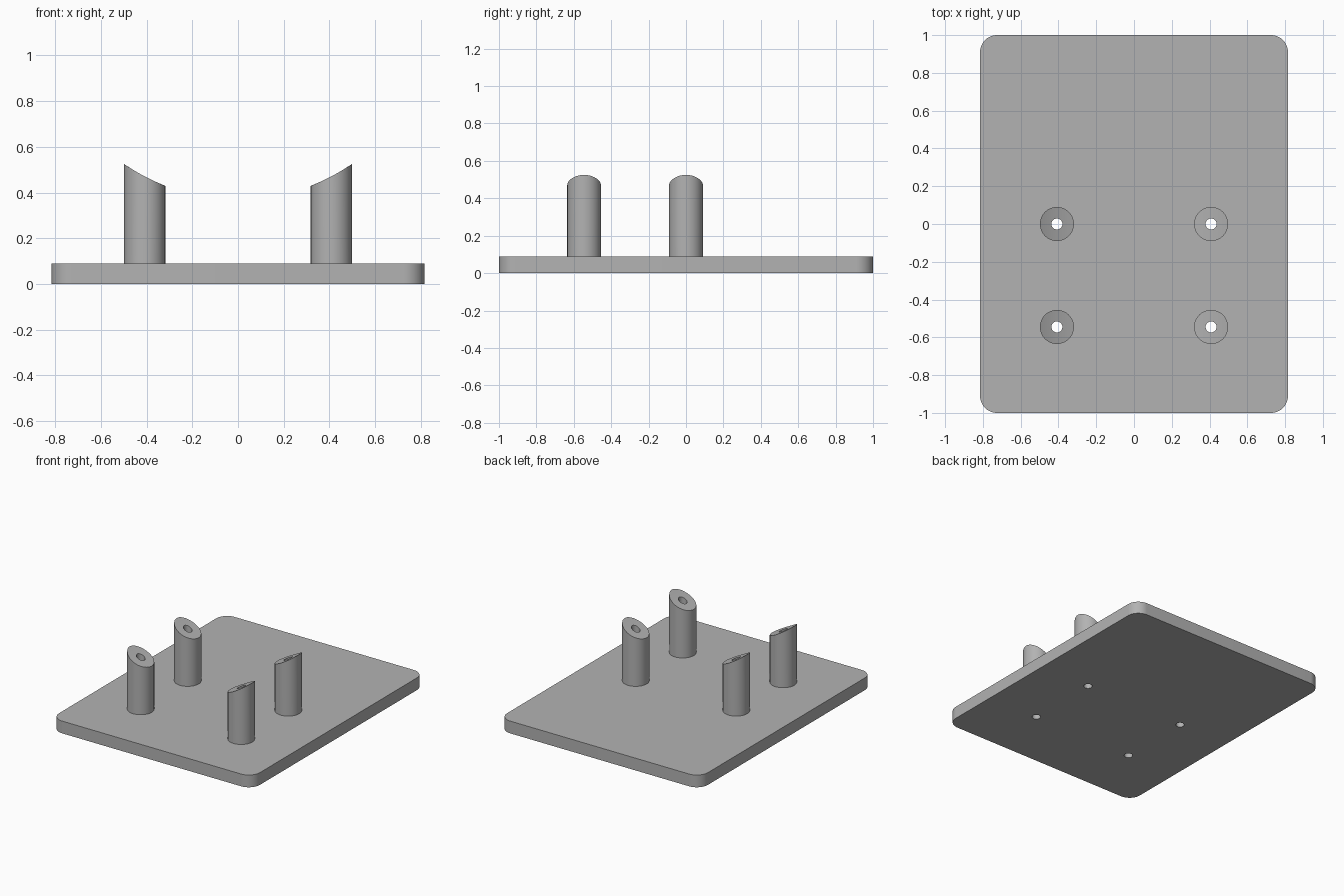
import bpy, bmesh, math
from mathutils import Vector

if "Cube" in bpy.data.objects:
    bpy.data.objects.remove(bpy.data.objects["Cube"], do_unlink=True)

HALF_X, HALF_Y, THICK, CORNER = 0.815, 1.0, 0.09, 0.09
POST_X, POST_R, HOLE_R = 0.408, 0.09, 0.029
ROWS = {"front": -0.545, "middle": 0.0}
SADDLE_R, SADDLE_Z = 0.878, 1.248   # cylinder along y that shapes the post tops
SEG = 64

grey = bpy.data.materials.new("plain grey")
grey.use_nodes = True
colour = (0.45, 0.45, 0.45, 1)
grey.diffuse_color = colour
grey.node_tree.nodes["Principled BSDF"].inputs["Base Color"].default_value = colour


def circle(cx, cy, r, start=0.0, sweep=math.tau, n=SEG):
    return [(cx + r * math.cos(start + sweep * i / n),
             cy + r * math.sin(start + sweep * i / n)) for i in range(n)]


def finish(bm, name):
    bmesh.ops.recalc_face_normals(bm, faces=bm.faces)
    mesh = bpy.data.meshes.new(name)
    bm.to_mesh(mesh)
    bm.free()
    mesh.materials.append(grey)
    obj = bpy.data.objects.new(name, mesh)
    bpy.context.collection.objects.link(obj)
    bpy.ops.object.select_all(action="DESELECT")
    obj.select_set(True)
    bpy.context.view_layer.objects.active = obj
    bpy.ops.object.shade_smooth_by_angle(angle=math.radians(30))


# Base plate: rounded outline with four through holes, extruded upward
outline = []
for k, (sx, sy) in enumerate([(1, 1), (-1, 1), (-1, -1), (1, -1)]):
    cx, cy = sx * (HALF_X - CORNER), sy * (HALF_Y - CORNER)
    outline += circle(cx, cy, CORNER, k * math.pi / 2, math.pi / 2, 16)
    end = (k + 1) * math.pi / 2
    outline.append((cx + CORNER * math.cos(end), cy + CORNER * math.sin(end)))
holes = [circle(s * POST_X, y, HOLE_R) for s in (-1, 1) for y in ROWS.values()]

bm = bmesh.new()
for loop in [outline] + holes:
    vs = [bm.verts.new((x, y, 0)) for x, y in loop]
    for a, b in zip(vs, vs[1:] + vs[:1]):
        bm.edges.new((a, b))
bmesh.ops.triangle_fill(bm, edges=bm.edges[:], use_beauty=True, normal=Vector((0, 0, 1)))
grown = bmesh.ops.extrude_face_region(bm, geom=bm.faces[:], use_keep_orig=True)["geom"]
bmesh.ops.translate(bm, vec=(0, 0, THICK),
                    verts=[g for g in grown if isinstance(g, bmesh.types.BMVert)])
finish(bm, "base_plate")


# Posts: hollow tubes whose tops follow the saddle curve
def saddle(x):
    return SADDLE_Z - math.sqrt(SADDLE_R ** 2 - x ** 2)


def post(name, cx, cy):
    bm = bmesh.new()
    rings = []

    def ring(r, height):
        rings.append([bm.verts.new((x, y, height(x))) for x, y in circle(cx, cy, r)])

    ring(POST_R, lambda x: THICK)
    for i in range(5):
        ring(POST_R + (HOLE_R - POST_R) * i / 4, saddle)
    ring(HOLE_R, lambda x: THICK)
    for low, high in zip(rings, rings[1:]):
        for i in range(SEG):
            j = (i + 1) % SEG
            bm.faces.new((low[i], low[j], high[j], high[i]))
    # Seat the tube on the plate with a closed ring
    for i in range(SEG):
        j = (i + 1) % SEG
        bm.faces.new((rings[-1][i], rings[-1][j], rings[0][j], rings[0][i]))
    finish(bm, name)


for row, y in ROWS.items():
    for side, s in (("left", 1), ("right", -1)):
        post(f"{row}_{side}_post", s * POST_X, y)
